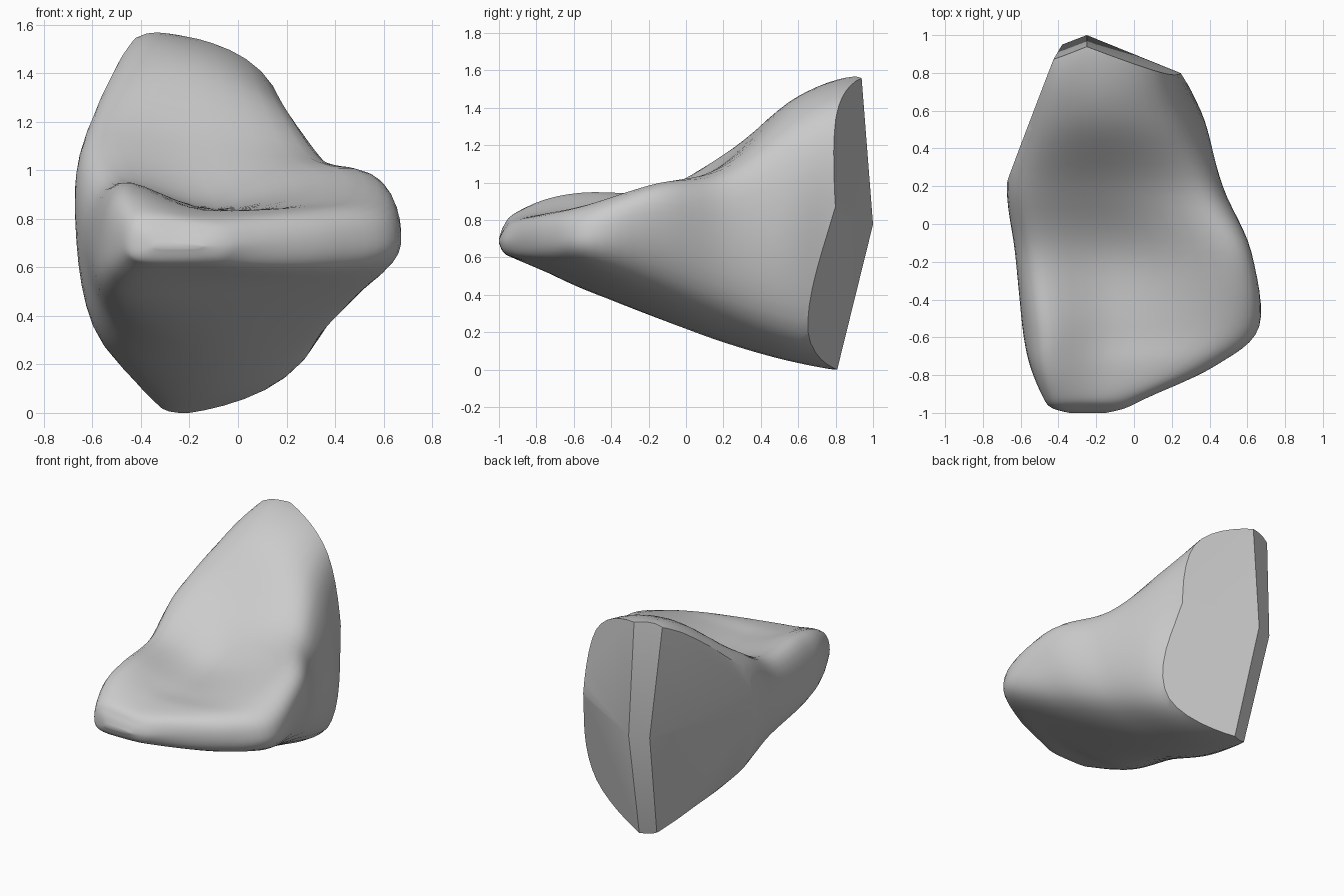
import bpy, bmesh
from mathutils import Vector

if "Cube" in bpy.data.objects:
    bpy.data.objects.remove(bpy.data.objects["Cube"])

# Cross-sections along y: bottom, low left, left, top left, top, top right, right, low right (x, z)
SECTIONS = [
    (-.92, [(-.2, .60), (-.42, .61), (-.48, .69), (-.43, .83), (-.2, .81), (0, .78), (.07, .70), (0, .62)]),
    (-.75, [(-.1, .54), (-.48, .54), (-.55, .70), (-.47, .91), (-.15, .84), (.3, .83), (.43, .73), (.34, .60)]),
    (-.54, [(-.1, .44), (-.51, .47), (-.59, .70), (-.48, .95), (-.1, .84), (.5, .88), (.66, .75), (.55, .58)]),
    (-.15, [(-.1, .28), (-.51, .38), (-.63, .70), (-.53, .96), (-.1, .88), (.50, 1.0), (.62, .80), (.46, .46)]),
    (.20, [(-.15, .15), (-.56, .30), (-.67, .78), (-.60, 1.13), (-.2, 1.11), (.34, 1.05), (.47, .72), (.34, .33)]),
    (.55, [(-.18, .05), (-.48, .20), (-.61, .75), (-.56, 1.32), (-.22, 1.43), (.2, 1.25), (.37, .72), (.27, .22)]),
    (.85, [(-.2, .0), (-.39, .12), (-.57, .75), (-.49, 1.46), (-.23, 1.55), (.14, 1.36), (.24, .75), (.2, .18)]),
]
STEPS = 6


def spline(p, closed):
    """Catmull-Rom curve through points."""
    n, out = len(p), []
    for i in range(n if closed else n - 1):
        pick = (lambda k: p[k % n]) if closed else (lambda k: p[max(0, min(n - 1, k))])
        a, b, c, d = (pick(i + k) for k in (-1, 0, 1, 2))
        for s in range(STEPS):
            t = s / STEPS
            out.append(.5 * (2 * b + (c - a) * t + (2 * a - 5 * b + 4 * c - d) * t * t
                             + (3 * b - a - 3 * c + d) * t ** 3))
    if not closed:
        out.append(p[-1])
    return out


# Rounded front tip and a straight overrun at the back for cutting
rows = [[Vector((x, y, z)) for x, z in ring] for y, ring in SECTIONS]


def tip(y, sx, sz):
    return [Vector((-.25 + (v.x + .22) * sx, y, .69 + (v.z - .7) * sz)) for v in rows[0]]


overrun = [Vector((v.x, 1.15, v.z)) for v in rows[-1]]
rows = [tip(-1, .35, .1), tip(-.975, .7, .6)] + rows + [overrun]

# Loft a smooth skin through the sections
rings = [spline(r, True) for r in rows]
grid_co = [spline(list(lane), False) for lane in zip(*rings)]
bm = bmesh.new()
grid = [[bm.verts.new(v) for v in lane] for lane in grid_co]
n, m = len(grid), len(grid[0])
for i in range(n):
    a, b = grid[i], grid[(i + 1) % n]
    for j in range(m - 1):
        bm.faces.new((a[j], a[j + 1], b[j + 1], b[j]))
for j in (0, m - 1):
    bm.faces.new([lane[j] for lane in grid])
bmesh.ops.recalc_face_normals(bm, faces=bm.faces)


def chip(peak, p, q):
    """Break off everything behind the plane through three points."""
    normal = (p - peak).cross(q - peak).normalized()
    if normal.y < 0:
        normal.negate()
    cut = bmesh.ops.bisect_plane(bm, geom=bm.verts[:] + bm.edges[:] + bm.faces[:], dist=1e-5,
                                 plane_co=peak, plane_no=normal, clear_outer=True)
    edges = [e for e in cut["geom_cut"] if isinstance(e, bmesh.types.BMEdge)]
    bmesh.ops.edgenet_fill(bm, edges=edges)


# Broken back: right facets, blunt ridge, then the long left facets
peak = Vector((-.25, 1.0, .78))
top, low = Vector((-.25, .94, 1.55)), Vector((-.2, .81, .01))
right_top, right_low = Vector((.22, .78, 1.25)), Vector((.29, .72, .6))
ridge, left = Vector((-.38, .95, .78)), Vector((-.67, .22, .78))
ridge_top, ridge_low = Vector((-.41, .91, 1.5)), Vector((-.32, .76, .05))
chip(peak, top, right_top)
chip(peak, right_low, low)
chip(peak, low, ridge)
chip(peak, ridge, top)
chip(ridge, left, ridge_top)
chip(ridge, left, ridge_low)
bmesh.ops.recalc_face_normals(bm, faces=bm.faces)

# Stand the rock on the floor
base = min(v.co.z for v in bm.verts)
bmesh.ops.translate(bm, vec=(0, 0, -base), verts=bm.verts)

mesh = bpy.data.meshes.new("rock")
bm.to_mesh(mesh)
bm.free()
rock = bpy.data.objects.new("rock", mesh)
bpy.context.collection.objects.link(rock)
bpy.context.view_layer.objects.active = rock
rock.select_set(True)
bpy.ops.object.shade_smooth_by_angle(angle=.65)
